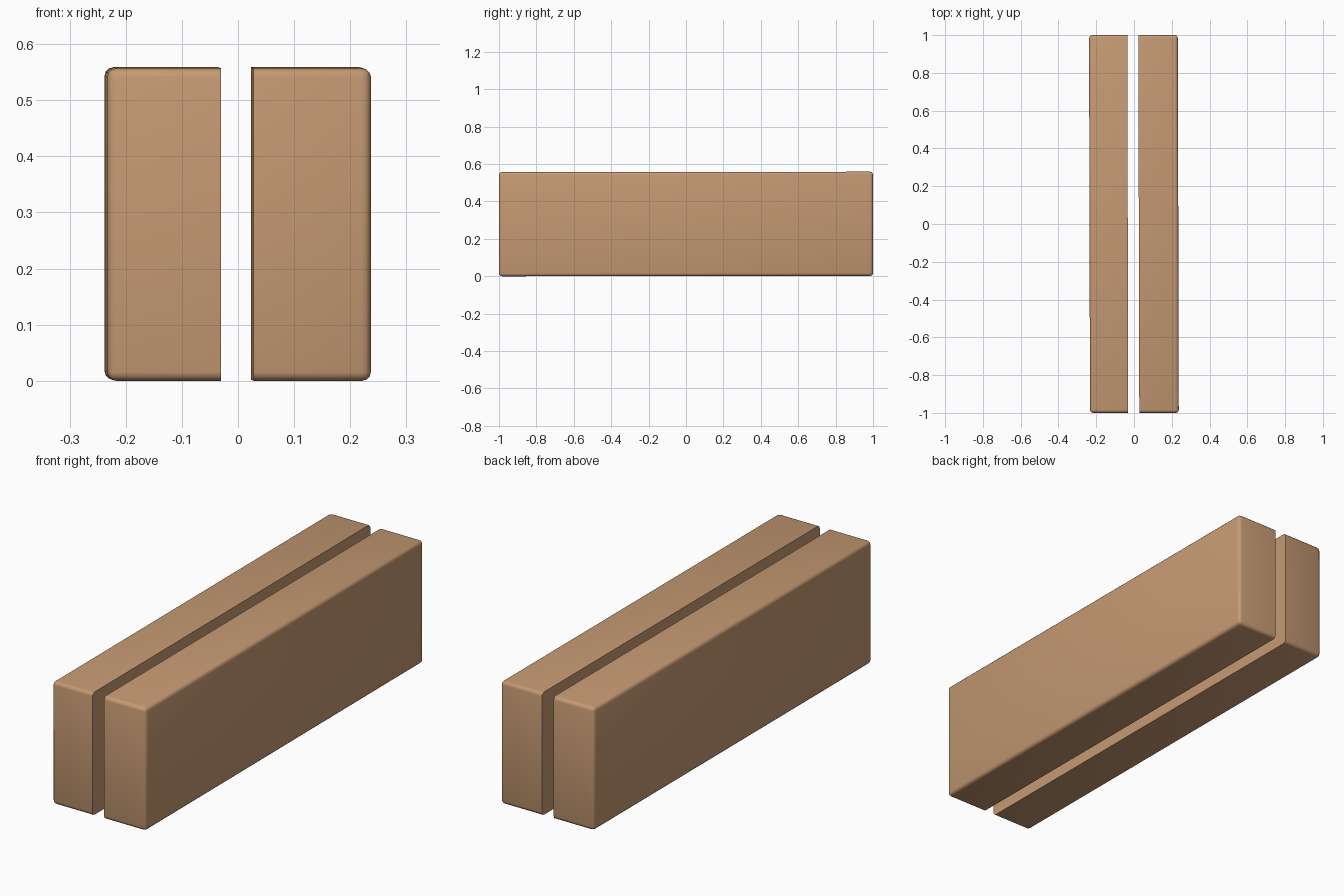
import bpy, bmesh

if "Cube" in bpy.data.objects:
    bpy.data.objects.remove(bpy.data.objects["Cube"])

mat = bpy.data.materials.new("tan_wood")
mat.diffuse_color = (0.56, 0.32, 0.17, 1)
mat.use_nodes = True
mat.node_tree.nodes["Principled BSDF"].inputs["Base Color"].default_value = mat.diffuse_color

HEIGHT, HALF_LENGTH = 0.557, 1.0
SKEW, LIFT = -0.0025, 0.001   # slight hand-placed lean per unit of y


def block(name, inner, outer):
    """Long block, rounded everywhere except around its inner cut face."""
    bm = bmesh.new()
    bmesh.ops.create_cube(bm, size=1)
    for v in bm.verts:
        v.co.x = inner if (v.co.x > 0) == (inner > outer) else outer
        v.co.y *= 2 * HALF_LENGTH
        v.co.z = (v.co.z + 0.5) * HEIGHT
    edges = [e for e in bm.edges
             if not all(abs(v.co.x - inner) < 1e-5 for v in e.verts)]
    bmesh.ops.bevel(bm, geom=edges, offset=0.016, segments=3,
                    profile=0.5, affect='EDGES')
    for v in bm.verts:
        v.co.x += SKEW * v.co.y
        v.co.z += LIFT * (v.co.y + HALF_LENGTH)
    bmesh.ops.recalc_face_normals(bm, faces=bm.faces)
    mesh = bpy.data.meshes.new(name)
    bm.to_mesh(mesh)
    bm.free()
    mesh.materials.append(mat)
    obj = bpy.data.objects.new(name, mesh)
    bpy.context.collection.objects.link(obj)
    bpy.ops.object.select_all(action='DESELECT')
    obj.select_set(True)
    bpy.context.view_layer.objects.active = obj
    bpy.ops.object.shade_smooth_by_angle(angle=0.7)
    return obj


# Two halves with a narrow gap between their flat inner faces
block("left_block", -0.033, -0.2355)
block("right_block", 0.0255, 0.2345)
